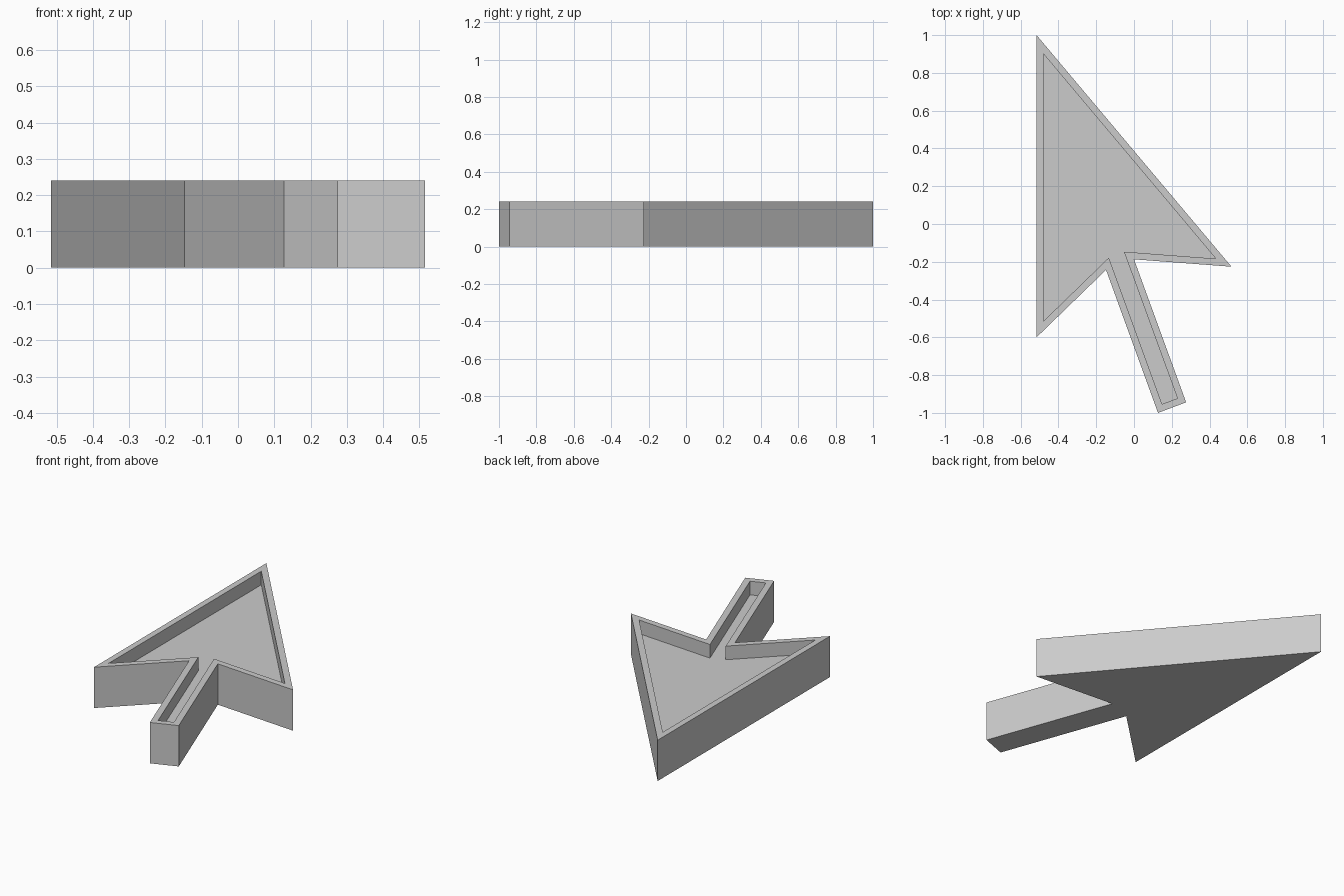
import bpy
import bmesh

if "Cube" in bpy.data.objects:
    bpy.data.objects.remove(bpy.data.objects["Cube"], do_unlink=True)

HEIGHT = 0.24
RIM = 0.036
RECESS = 0.08

# Arrow outline, counter-clockwise from the tip
OUTLINE = [(-0.516, 1.0), (-0.516, -0.6), (-0.148, -0.243), (0.127, -1.0),
           (0.276, -0.944), (0.0, -0.187), (0.516, -0.226)]

grey = bpy.data.materials.new("plain grey")
grey.use_nodes = True
colour = (0.6, 0.6, 0.6, 1.0)
grey.diffuse_color = colour
grey.node_tree.nodes["Principled BSDF"].inputs["Base Color"].default_value = colour

# Solid arrow slab
bm = bmesh.new()
base = bm.faces.new([bm.verts.new((x, y, 0)) for x, y in OUTLINE])
raised = bmesh.ops.extrude_face_region(bm, geom=[base], use_keep_orig=True)["geom"]
bmesh.ops.translate(bm, vec=(0, 0, HEIGHT),
                    verts=[v for v in raised if isinstance(v, bmesh.types.BMVert)])
bmesh.ops.recalc_face_normals(bm, faces=bm.faces[:])

# Even rim around a sunken floor
top = max(bm.faces, key=lambda f: f.calc_center_median().z)
bmesh.ops.inset_region(bm, faces=[top], thickness=RIM, use_even_offset=True)
walls = bmesh.ops.extrude_discrete_faces(bm, faces=[top])
floor = walls["faces"][0]
bmesh.ops.translate(bm, vec=(0, 0, -RECESS), verts=floor.verts[:])
bmesh.ops.recalc_face_normals(bm, faces=bm.faces[:])

mesh = bpy.data.meshes.new("pointer_arrow")
bm.to_mesh(mesh)
bm.free()
mesh.materials.append(grey)
arrow = bpy.data.objects.new("pointer_arrow", mesh)
bpy.context.collection.objects.link(arrow)
